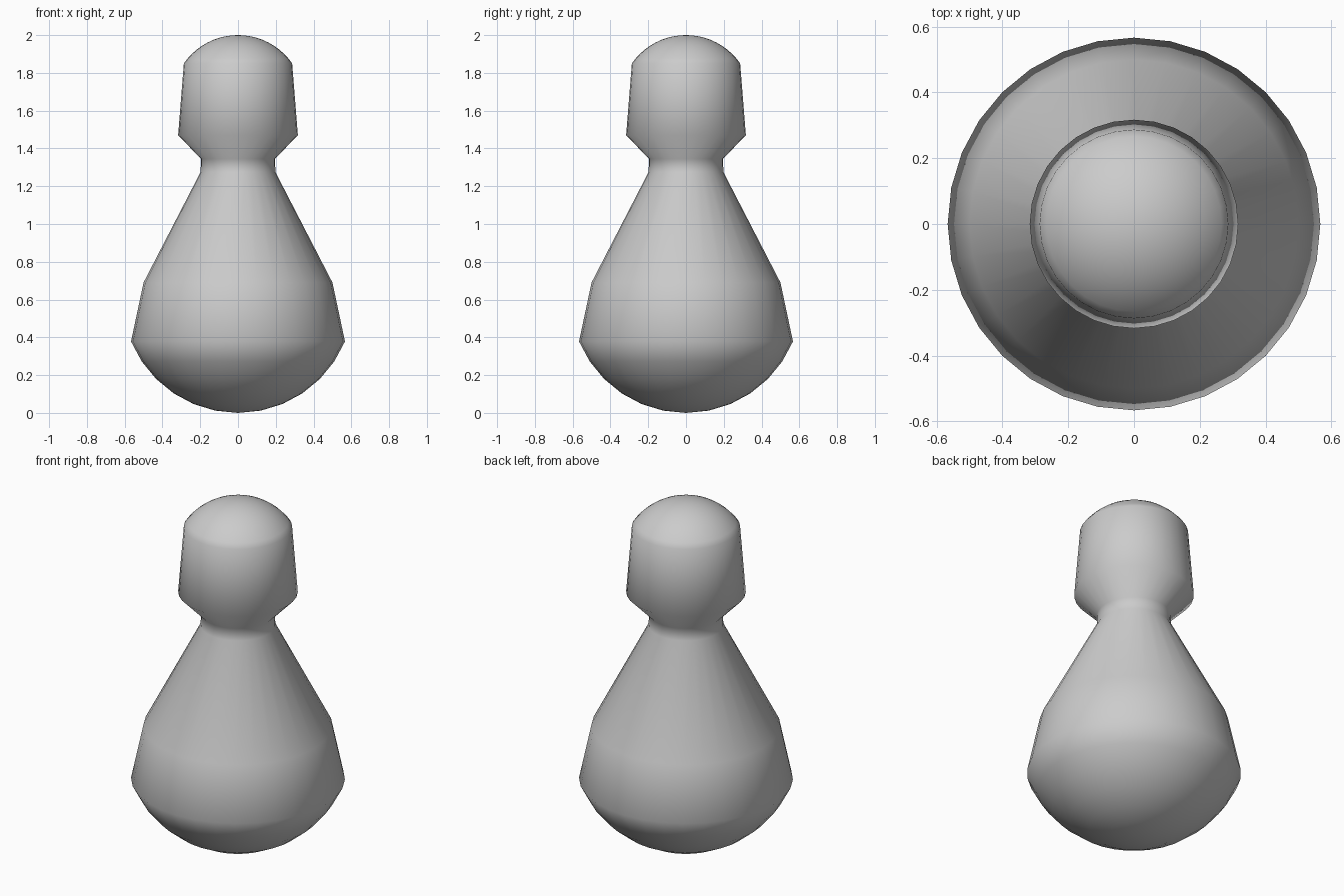
import bpy
import bmesh
from math import sin, cos, pi, radians

if "Cube" in bpy.data.objects:
    bpy.data.objects.remove(bpy.data.objects["Cube"])

SEGMENTS = 32


def lathe(name, profile):
    """Revolve an (r, z) profile, running bottom to top, about the z axis."""
    bm = bmesh.new()
    rings = []
    for r, z in profile:
        if r < 1e-5:
            rings.append([bm.verts.new((0, 0, z))] * SEGMENTS)
        else:
            rings.append([bm.verts.new((r * cos(2 * pi * i / SEGMENTS),
                                        r * sin(2 * pi * i / SEGMENTS), z))
                          for i in range(SEGMENTS)])
    for low, high in zip(rings, rings[1:]):
        for i in range(SEGMENTS):
            j = (i + 1) % SEGMENTS
            corners = [low[i], low[j], high[j], high[i]]
            bm.faces.new(list(dict.fromkeys(corners)))
    bmesh.ops.recalc_face_normals(bm, faces=bm.faces)
    mesh = bpy.data.meshes.new(name)
    bm.to_mesh(mesh)
    bm.free()
    mesh.shade_smooth()
    obj = bpy.data.objects.new(name, mesh)
    bpy.context.collection.objects.link(obj)
    return obj


# Rounded base: part of a sphere in 11.25 degree rings
R = 0.613
base = [(R * sin(radians(11.25 * k)), R - R * cos(radians(11.25 * k)))
        for k in range(7)]

# Tapered body, short neck, flared head
middle = [(0.50, 0.69), (0.198, 1.275), (0.196, 1.345), (0.317, 1.47)]

# Shallow dome closing the head
D, STEPS = 0.35, 10
dome = [(D * sin(radians(55 * k / STEPS)), 2 - D + D * cos(radians(55 * k / STEPS)))
        for k in range(STEPS, -1, -1)]

lathe("game_pawn", base + middle + dome)
